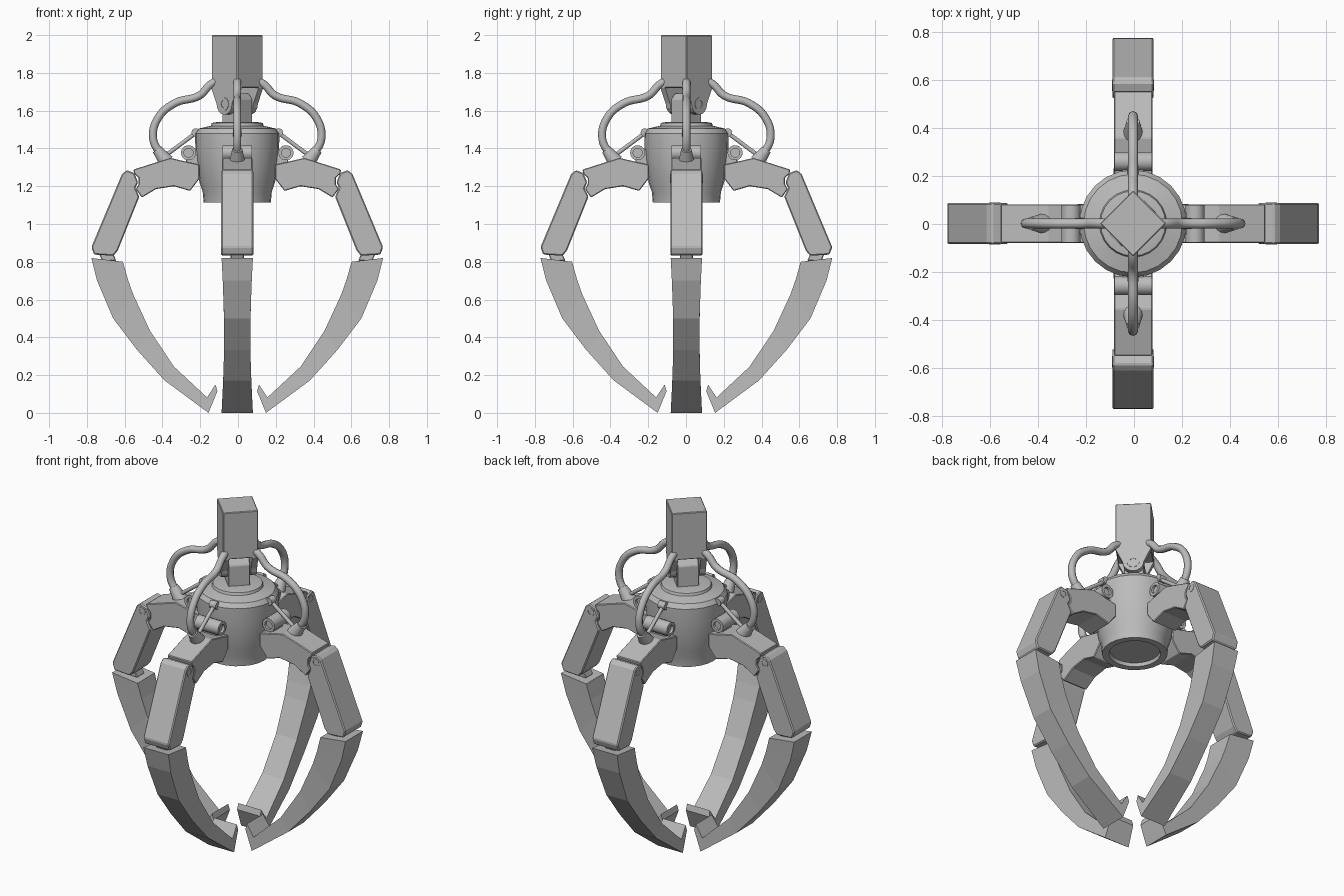
import bpy, bmesh, math
from mathutils import Matrix, Vector

if "Cube" in bpy.data.objects:
    bpy.data.objects.remove(bpy.data.objects["Cube"])

grey = bpy.data.materials.new("plain grey")
grey.use_nodes = True
COLOUR = (0.5, 0.5, 0.5, 1)
grey.diffuse_color = COLOUR
grey.node_tree.nodes["Principled BSDF"].inputs["Base Color"].default_value = COLOUR
CENTRE = Matrix.Translation((-0.004, 0.002, 0))


def finish(bm, name, matrix, smooth=False, bevel=0):
    """Turn a bmesh into a grey object in the scene."""
    bmesh.ops.remove_doubles(bm, verts=bm.verts, dist=1e-5)
    bmesh.ops.recalc_face_normals(bm, faces=bm.faces)
    mesh = bpy.data.meshes.new(name)
    bm.to_mesh(mesh)
    bm.free()
    mesh.materials.append(grey)
    ob = bpy.data.objects.new(name, mesh)
    bpy.context.collection.objects.link(ob)
    ob.matrix_world = CENTRE @ matrix
    if bevel:
        mod = ob.modifiers.new("bevel", 'BEVEL')
        mod.width, mod.segments, mod.limit_method = bevel, 1, 'ANGLE'
    if smooth:
        bpy.ops.object.select_all(action='DESELECT')
        ob.select_set(True)
        bpy.context.view_layer.objects.active = ob
        bpy.ops.object.shade_smooth_by_angle(angle=math.radians(35))
    return ob


def prism(name, profile, width, matrix, strip=False, bevel=0.004):
    """Extrude an (x, z) outline sideways; width is a half width or a rule on z."""
    bm = bmesh.new()
    half = width if callable(width) else lambda z: width
    sides = [[bm.verts.new((x, s * half(z), z)) for x, z in profile] for s in (-1, 1)]
    n = len(profile)
    for i in range(n):
        j = (i + 1) % n
        bm.faces.new((sides[0][i], sides[0][j], sides[1][j], sides[1][i]))
    for v in sides:
        if strip:
            for i in range(n // 2 - 1):
                bm.faces.new((v[i], v[i + 1], v[n - 2 - i], v[n - 1 - i]))
        else:
            bm.faces.new(v)
    return finish(bm, name, matrix, bevel=bevel)


def lathe(name, profile, matrix, sides=24):
    """Spin an (r, z) outline about z."""
    bm = bmesh.new()
    verts = [bm.verts.new((r, 0, z)) for r, z in profile]
    edges = [bm.edges.new(pair) for pair in zip(verts, verts[1:])]
    bmesh.ops.spin(bm, geom=verts + edges, cent=(0, 0, 0), axis=(0, 0, 1),
                   angle=math.tau, steps=sides, use_duplicate=False)
    return finish(bm, name, matrix, smooth=True)


def between(a, b):
    """Frame at a whose z axis points to b, and the distance."""
    a, d = Vector(a), Vector(b) - Vector(a)
    return Matrix.Translation(a) @ d.to_track_quat('Z', 'Y').to_matrix().to_4x4(), d.length


def rod(name, a, b, radius, matrix, end_radius=None):
    frame, length = between(a, b)
    tip = end_radius or radius
    return lathe(name, [(0, 0), (radius, 0), (tip, length), (0, length)], matrix @ frame, 14)


def pin(name, x, z, half, radius, matrix):
    """Cross pin with a recessed socket at both ends."""
    frame, length = between((x, -half, z), (x, half, z))
    hole, depth = radius * 0.6, 0.015
    lathe(name, [(0, depth), (hole, depth), (hole, 0), (radius, 0), (radius, length),
                 (hole, length), (hole, length - depth), (0, length - depth)],
          matrix @ frame, 18)


def hose(name, points, radius, matrix):
    curve = bpy.data.curves.new(name, 'CURVE')
    curve.dimensions, curve.bevel_depth, curve.bevel_resolution = '3D', radius, 2
    curve.resolution_u, curve.use_fill_caps = 6, True
    spline = curve.splines.new('BEZIER')
    spline.bezier_points.add(len(points) - 1)
    for bp, (x, z) in zip(spline.bezier_points, points):
        bp.co = (x, 0, z)
        bp.handle_left_type = bp.handle_right_type = 'AUTO'
    curve.materials.append(grey)
    ob = bpy.data.objects.new(name, curve)
    bpy.context.collection.objects.link(ob)
    ob.matrix_world = CENTRE @ matrix


# Central housing: tapered bowl, bevelled rim, raised cap and recessed base
I = Matrix.Identity(4)
lathe("housing", [(0, 1.135), (0.135, 1.135), (0.14, 1.115), (0.178, 1.115), (0.183, 1.17),
                  (0.2, 1.22), (0.215, 1.33), (0.222, 1.4), (0.223, 1.48), (0.205, 1.505),
                  (0.14, 1.52), (0.135, 1.535), (0.105, 1.54), (0, 1.54)], I, 24)

# Square head, turned so its corners point along the arms
turn = Matrix.Rotation(math.radians(-45), 4, 'Z')
S = 0.097
prism("head", [(-S, 1.72), (S, 1.72), (S, 2), (-S, 2)], S, turn)
cheek = [(S, 1.73), (S, 1.72)]
cheek += [(0.058 * math.cos(a), 1.637 - 0.058 * math.sin(a))
          for a in (math.pi * k / 8 for k in range(9))]
cheek += [(-S, 1.72), (-S, 1.73)]
for side, label in ((-1, "front"), (1, "back")):
    prism(label + "_clevis_cheek", cheek, 0.017,
          turn @ Matrix.Translation((0, side * (S - 0.017), 0)), bevel=0)
prism("neck", [(-0.055, 1.52), (0.055, 1.52), (0.055, 1.66), (0.03, 1.69),
               (-0.03, 1.69), (-0.055, 1.66)], 0.06, turn)
pin("clevis_pin", 0, 1.635, 0.1, 0.034, turn)

# Arm outlines, running outward from the housing
UPPER = [(0.2, 1.315), (0.27, 1.33), (0.355, 1.35), (0.55, 1.288), (0.545, 1.265), (0.522, 1.245),
         (0.522, 1.21), (0.537, 1.185), (0.505, 1.14), (0.43, 1.185), (0.335, 1.2),
         (0.25, 1.175), (0.2, 1.24)]
LOWER = [(0.545, 1.27), (0.585, 1.285), (0.61, 1.265), (0.772, 0.878), (0.758, 0.838),
         (0.655, 0.832), (0.632, 0.86), (0.518, 1.145), (0.54, 1.19), (0.525, 1.22)]
WRIST = [(0.64, 0.805), (0.715, 0.805), (0.735, 0.85), (0.66, 0.85)]
FINGER = [(0.772, 0.82), (0.742, 0.7), (0.657, 0.5), (0.53, 0.333), (0.385, 0.172),
          (0.152, 0), (0.105, 0.115),
          (0.115, 0.15), (0.16, 0.082), (0.335, 0.245), (0.462, 0.435), (0.55, 0.625),
          (0.58, 0.71), (0.605, 0.8)]
HOSE = [(0.09, 1.765), (0.14, 1.74), (0.2, 1.68), (0.33, 1.64), (0.42, 1.56), (0.445, 1.45), (0.4, 1.36)]


def finger_width(z):
    return 0.083 - 0.014 * math.sin(math.pi * min(1, z / 0.82))


for k, label in enumerate(("left", "back", "right", "front")):
    m = Matrix.Rotation(k * math.pi / 2, 4, 'Z')
    prism(label + "_upper_link", UPPER, 0.08, m)
    prism(label + "_lower_link", LOWER, 0.085, m, bevel=0.006)
    pin(label + "_elbow_pin", 0.575, 1.24, 0.087, 0.024, m)
    prism(label + "_wrist", WRIST, 0.035, m)
    prism(label + "_finger", FINGER, finger_width, m, strip=True, bevel=0)
    # Shoulder hinge and its bracket
    pin(label + "_shoulder_pin", 0.258, 1.377, 0.078, 0.04, m)
    prism(label + "_shoulder_bracket", [(0.18, 1.3), (0.27, 1.3), (0.27, 1.39), (0.18, 1.4)], 0.045, m)
    # Thin actuator rod with a round end on the rim
    rod(label + "_actuator_rod", (0.215, 0, 1.485), (0.39, 0, 1.355), 0.011, m)
    rod(label + "_rod_end", (0.22, -0.022, 1.485), (0.22, 0.022, 1.485), 0.022, m)
    # Hose and its socket
    hose(label + "_hose", HOSE, 0.021, m)
    rod(label + "_hose_socket", (0.425, 0, 1.395), (0.375, 0, 1.33), 0.027, m, 0.042)
